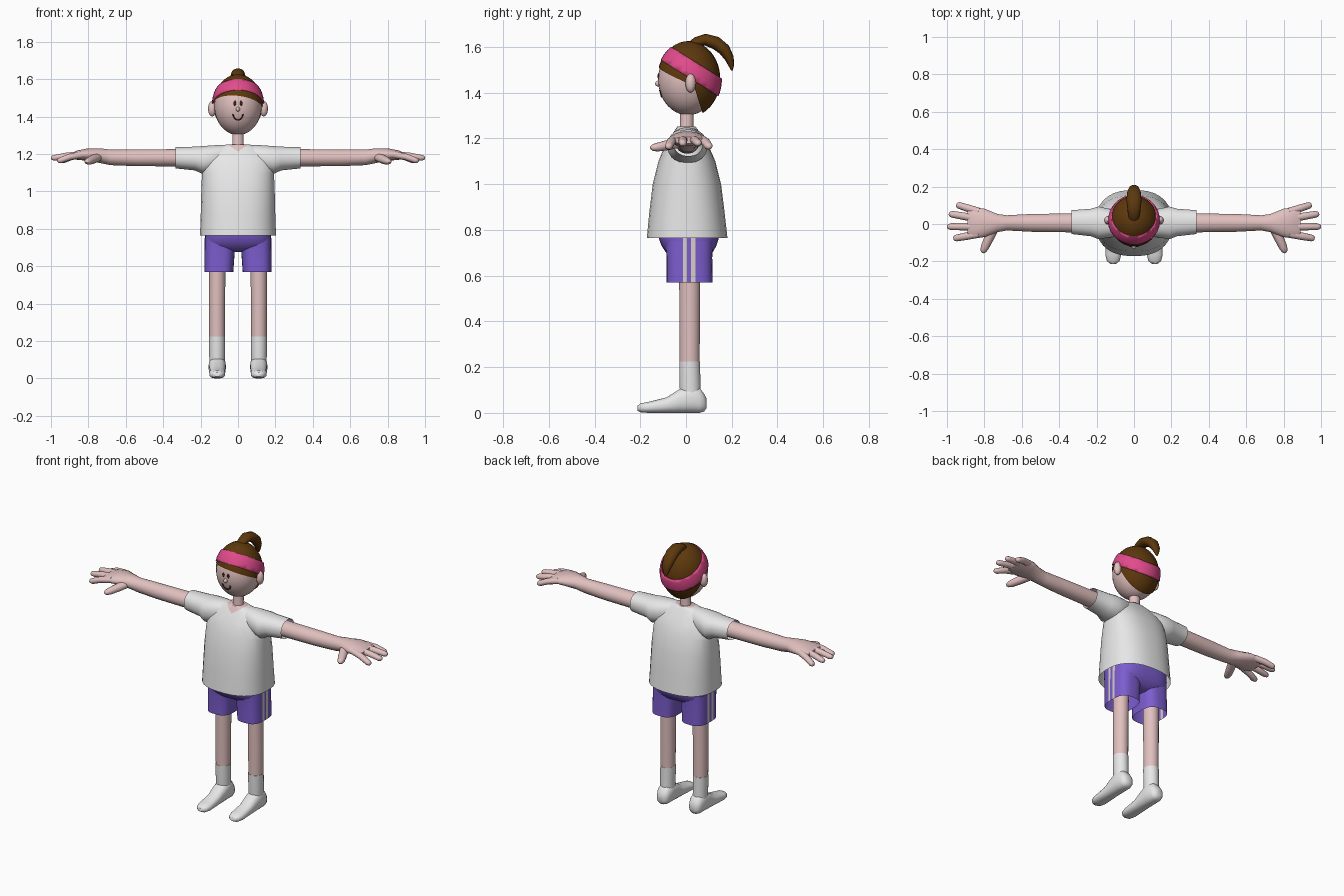
import bpy, bmesh, math
from mathutils import Vector, Matrix

if "Cube" in bpy.data.objects:
    bpy.data.objects.remove(bpy.data.objects["Cube"])


def material(name, rgb):
    m = bpy.data.materials.new(name)
    m.diffuse_color = (*rgb, 1)
    m.use_nodes = True
    m.node_tree.nodes["Principled BSDF"].inputs["Base Color"].default_value = m.diffuse_color
    return m


SKIN = material("skin", (0.75, 0.53, 0.52))
WHITE = material("white cloth", (0.8, 0.8, 0.8))
PURPLE = material("purple cloth", (0.20, 0.11, 0.62))
STRIPE = material("stripe beige", (0.68, 0.63, 0.58))
PINK = material("headband pink", (0.75, 0.07, 0.26))
HAIR = material("hair brown", (0.11, 0.04, 0.004))
DARK = material("face dark brown", (0.06, 0.02, 0.006))


def finish(name, bm, mats, mirror=False):
    bmesh.ops.recalc_face_normals(bm, faces=bm.faces)
    me = bpy.data.meshes.new(name)
    bm.to_mesh(me)
    bm.free()
    for m in mats:
        me.materials.append(m)
    for p in me.polygons:
        p.use_smooth = True
    me.set_sharp_from_angle(angle=math.radians(50))
    ob = bpy.data.objects.new(name, me)
    bpy.context.collection.objects.link(ob)
    if mirror:
        ob.modifiers.new("mirror", "MIRROR").use_mirror_merge = False
    return ob


def skin_rings(bm, rings, cap_start, cap_end):
    vs = [[bm.verts.new(p) for p in r] for r in rings]
    n = len(vs[0])
    for a, b in zip(vs, vs[1:]):
        for i in range(n):
            j = (i + 1) % n
            bm.faces.new((a[i], a[j], b[j], b[i]))
    if cap_start:
        bm.faces.new(vs[0])
    if cap_end:
        bm.faces.new(vs[-1])


def loft(axis, rings, n=24, power=2.0, caps=(True, True)):
    """Rings are (position along axis, centre u, centre v, radius u, radius v)."""
    out = []
    for t, cu, cv, ru, rv in rings:
        ring = []
        for i in range(n):
            a = 2 * math.pi * (i + 0.5) / n
            c, s = math.cos(a), math.sin(a)
            u = cu + ru * math.copysign(abs(c) ** (2 / power), c)
            v = cv + rv * math.copysign(abs(s) ** (2 / power), s)
            ring.append({"X": (t, u, v), "Y": (u, t, v), "Z": (u, v, t)}[axis])
        out.append(ring)
    bm = bmesh.new()
    skin_rings(bm, out, *caps)
    return bm


def tube(bm, pts, side, n=10, flat=1.0):
    """Tapered tube through (x, y, z, radius) points; side is its width direction."""
    P = [Vector(p[:3]) for p in pts]
    rings = []
    for k, p in enumerate(P):
        d = (P[min(k + 1, len(P) - 1)] - P[max(k - 1, 0)]).normalized()
        w = (Vector(side) - d * d.dot(Vector(side))).normalized()
        h = d.cross(w)
        r = pts[k][3]
        rings.append([p + w * r * math.cos(2 * math.pi * i / n)
                      + h * r * flat * math.sin(2 * math.pi * i / n) for i in range(n)])
    skin_rings(bm, rings, True, True)


def ball(bm, loc, size, seg=16):
    bmesh.ops.create_uvsphere(bm, u_segments=seg, v_segments=max(6, seg * 2 // 3), radius=1,
                              matrix=Matrix.Translation(loc) @ Matrix.Diagonal((*size, 1)))


def cut(bm, co, no, clear=False):
    bmesh.ops.bisect_plane(bm, geom=bm.verts[:] + bm.edges[:] + bm.faces[:], dist=1e-5,
                           plane_co=co, plane_no=no, clear_inner=clear)


# Shirt body, with a skin-coloured V neck
bm = loft("Z", [(0.765, 0, 0.005, 0.204, 0.177), (0.88, 0, 0.004, 0.200, 0.165),
                (1.0, 0, 0.004, 0.197, 0.150), (1.10, 0, 0.004, 0.193, 0.125),
                (1.16, 0, 0.003, 0.187, 0.100), (1.205, 0, 0.002, 0.165, 0.072),
                (1.235, 0, 0.002, 0.115, 0.052), (1.252, 0, 0.002, 0.06, 0.04)],
          n=32, power=2.4, caps=(False, True))
for s in (-1, 1):
    cut(bm, (0, 0, 1.213), (s * 0.62, 0, -0.9))
for f in bm.faces:
    c = f.calc_center_median()
    f.material_index = int((c.y < 0 and c.z > 1.213 + 0.69 * abs(c.x)) or c.z > 1.2515)
finish("shirt_body", bm, [WHITE, SKIN])

# Sleeves
finish("shirt_sleeve", loft("X", [(0.05, 0.003, 1.19, 0.05, 0.06), (0.12, 0.004, 1.178, 0.075, 0.070),
                                  (0.19, 0.006, 1.168, 0.088, 0.075), (0.23, 0.008, 1.176, 0.074, 0.064),
                                  (0.335, 0.010, 1.180, 0.064, 0.057)],
                            power=2.2, caps=(False, False)), [WHITE], True)

# Arm and palm
bm = loft("X", [(0.28, 0.006, 1.18, 0.052, 0.047), (0.55, 0.006, 1.18, 0.048, 0.045),
                (0.68, 0.006, 1.182, 0.041, 0.042), (0.73, 0.005, 1.190, 0.049, 0.040),
                (0.80, 0.006, 1.197, 0.077, 0.034), (0.86, 0.006, 1.194, 0.084, 0.025),
                (0.89, 0.006, 1.192, 0.074, 0.014)], n=20)
# Fingers and thumb
for y0, y1, x1 in ((0.066, 0.104, 0.95), (0.028, 0.055, 0.99), (-0.014, -0.014, 1.0), (-0.053, -0.078, 0.966)):
    drop = 0.018 if abs(y1) < 0.07 else 0.032
    mid = lambda t: (0.83 + (x1 - 0.83) * t, y0 + (y1 - y0) * t)
    tube(bm, [(*mid(0), 1.197, 0.021), (*mid(0.5), 1.198 - drop * 0.4, 0.020),
              (*mid(0.88), 1.198 - drop, 0.018), (*mid(0.97), 1.197 - drop, 0.013),
              (*mid(1), 1.197 - drop, 0.006)], (0, 1, 0), flat=0.9)
tube(bm, [(0.745, -0.015, 1.185, 0.026), (0.775, -0.075, 1.172, 0.026), (0.798, -0.125, 1.162, 0.022),
          (0.806, -0.146, 1.160, 0.016), (0.809, -0.155, 1.160, 0.007)], (1, 0, 0), flat=0.9)
finish("arm_and_hand", bm, [SKIN], True)


# Shorts: hips and legs, with two beige stripes down each side
def striped(bm):
    bands = ((-0.014, 0.004), (0.022, 0.042))
    for y in (v for b in bands for v in b):
        cut(bm, (0, y, 0), (0, 1, 0))
    for f in bm.faces:
        c = f.calc_center_median()
        f.material_index = int(abs(c.x) > 0.165 and any(a < c.y < b for a, b in bands))


bm = loft("Z", [(0.675, 0, 0.016, 0.10, 0.06), (0.695, 0, 0.015, 0.170, 0.098),
                (0.73, 0, 0.013, 0.178, 0.120), (0.765, 0, 0.012, 0.178, 0.132),
                (0.84, 0, 0.008, 0.176, 0.132)], n=32, power=3)
striped(bm)
finish("shorts_hips", bm, [PURPLE, STRIPE])
bm = loft("Z", [(0.57, 0.102, 0.016, 0.077, 0.101), (0.68, 0.098, 0.015, 0.081, 0.100),
                (0.75, 0.090, 0.014, 0.0885, 0.105)], n=32, power=3, caps=(False, True))
striped(bm)
finish("shorts_leg", bm, [PURPLE, STRIPE], True)

# Legs
finish("leg", loft("Z", [(0.20, 0.112, 0.016, 0.042, 0.044), (0.40, 0.112, 0.016, 0.043, 0.045),
                         (0.70, 0.110, 0.016, 0.045, 0.047)]), [SKIN], True)

# Socks: ankle tube and foot
bm = loft("Z", [(0.05, 0.112, 0.022, 0.040, 0.046), (0.11, 0.112, 0.018, 0.042, 0.046),
                (0.225, 0.112, 0.016, 0.0435, 0.0455)])
finish("sock_ankle", bm, [WHITE], True)
profile = [(0.090, 0.018, 0.022, 0.062), (0.080, 0.034, 0.006, 0.082), (0.060, 0.043, 0, 0.110),
           (0.015, 0.046, 0, 0.125), (-0.03, 0.045, 0, 0.103), (-0.085, 0.042, 0, 0.068),
           (-0.165, 0.043, 0, 0.048), (-0.198, 0.034, 0.002, 0.042), (-0.213, 0.015, 0.010, 0.031)]
bm = loft("Y", [(y, 0.111, (lo + hi) / 2, w, (hi - lo) / 2) for y, w, lo, hi in profile], power=2.4)
finish("sock_foot", bm, [WHITE], True)

# Neck
finish("neck", loft("Z", [(1.20, 0, 0.003, 0.042, 0.038), (1.255, 0, 0.003, 0.031, 0.030),
                          (1.35, 0, 0.005, 0.030, 0.030)]), [SKIN])

# Head
HC, HR = Vector((0, 0.008, 1.457)), Vector((0.127, 0.130, 0.155))
bm = bmesh.new()
ball(bm, HC, HR, 32)
finish("head", bm, [SKIN])


def face_point(x, z, out=0.0):
    q = 1 - (x / HR.x) ** 2 - ((z - HC.z) / HR.z) ** 2
    return Vector((x, HC.y - HR.y * math.sqrt(q) - out, z))


# Ears
bm = bmesh.new()
ball(bm, (0.138, 0.020, 1.442), (0.022, 0.023, 0.041))
finish("ear", bm, [SKIN], True)

# Eyes, nose, smile
bm = bmesh.new()
ball(bm, face_point(0.017, 1.472), (0.007, 0.004, 0.014), 12)
finish("eye", bm, [DARK], True)
bm = bmesh.new()
ball(bm, face_point(0, 1.440), (0.011, 0.014, 0.013), 12)
finish("nose", bm, [SKIN])
bm = bmesh.new()
tube(bm, [(*face_point(0.025 * math.sin(a), 1.408 - 0.026 * math.cos(a)), 0.004)
          for a in [math.radians(-100 + 20 * i) for i in range(11)]], (0, 1, 0), n=6)
finish("smile", bm, [DARK])

# Hair cap, trimmed along a fringe plane and a nape plane
bm = bmesh.new()
ball(bm, (0, 0.012, 1.460), (0.133, 0.138, 0.166), 32)
planes = [(Vector((0, -0.12, 1.512)), Vector((0.12, 0.43, 1))),
          (Vector((0, 0.025, 1.46)), Vector((0, 1, 0.32)))]
for co, no in planes:
    cut(bm, co, no)
gone = [f for f in bm.faces if all((f.calc_center_median() - co).dot(no) < 0 for co, no in planes)]
bmesh.ops.delete(bm, geom=gone, context="FACES")
finish("hair_cap", bm, [HAIR])

# Headband, a tilted slice of a slightly larger shell
bm = bmesh.new()
ball(bm, (0, 0.014, 1.460), (0.140, 0.143, 0.170), 32)
tilt = Vector((0, 0.53, 0.848))
cut(bm, tilt * 1.250, tilt, True)
cut(bm, tilt * 1.323, -tilt, True)
ob = finish("headband", bm, [PINK])
ob.modifiers.new("thickness", "SOLIDIFY").thickness = 0.008

# Ponytail
bm = bmesh.new()
tube(bm, [(0, 0.015, 1.595, 0.028), (0, 0.045, 1.622, 0.030), (0, 0.085, 1.632, 0.036),
          (0, 0.130, 1.618, 0.040), (0, 0.168, 1.588, 0.037), (0, 0.190, 1.550, 0.028),
          (0, 0.199, 1.515, 0.015), (0, 0.201, 1.497, 0.005)], (1, 0, 0), n=12, flat=0.72)
finish("ponytail", bm, [HAIR])
